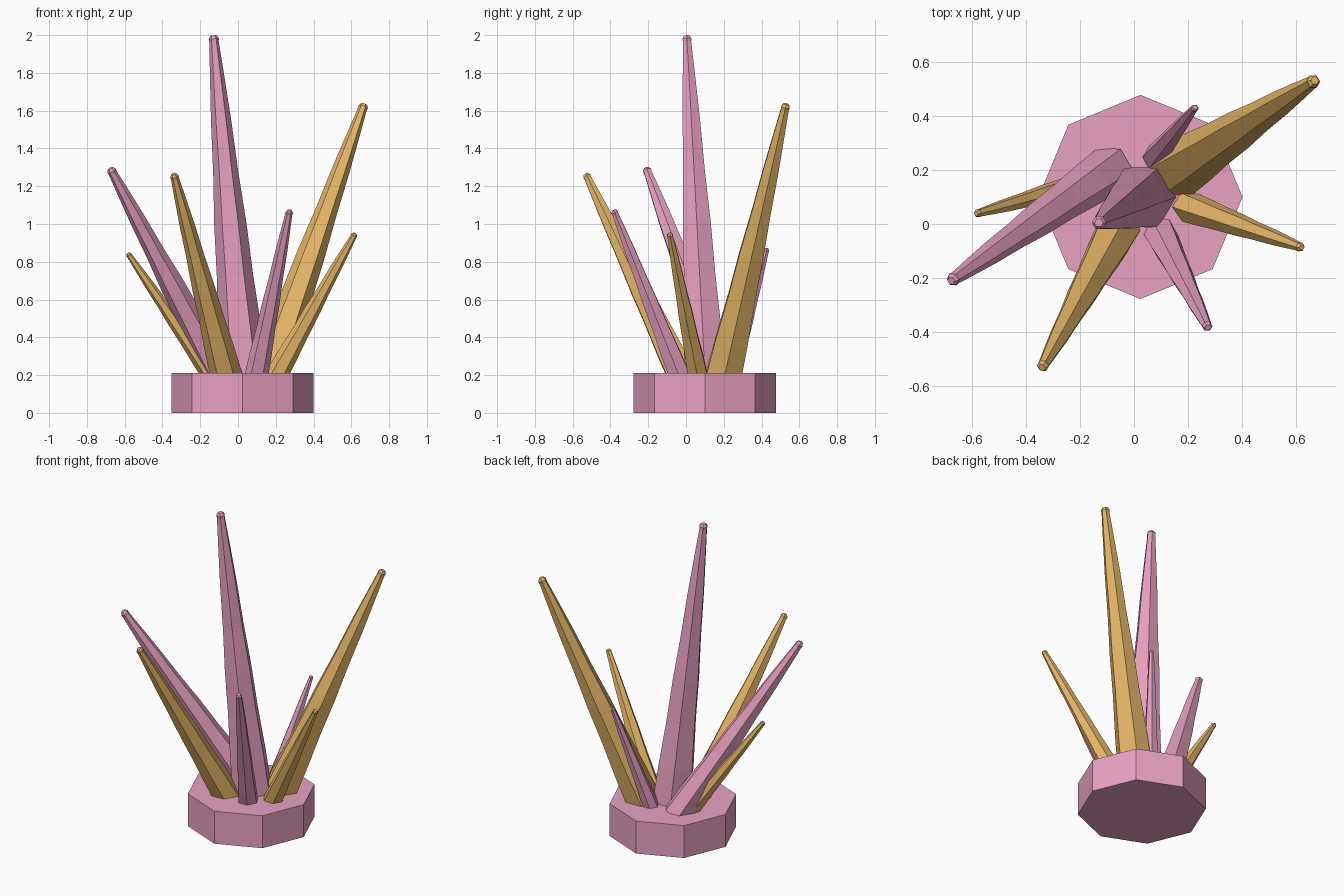
import bpy, bmesh, math
from mathutils import Vector

if "Cube" in bpy.data.objects:
    bpy.data.objects.remove(bpy.data.objects["Cube"])


def material(name, rgb):
    m = bpy.data.materials.new(name)
    m.diffuse_color = (*rgb, 1)
    m.use_nodes = True
    m.node_tree.nodes["Principled BSDF"].inputs["Base Color"].default_value = m.diffuse_color
    return m


PINK = material("pink_crystal", (0.82, 0.36, 0.54))
GOLD = material("gold_crystal", (0.81, 0.48, 0.14))


def make_object(name, bm, mat):
    bmesh.ops.recalc_face_normals(bm, faces=bm.faces)
    me = bpy.data.meshes.new(name)
    bm.to_mesh(me)
    bm.free()
    me.materials.append(mat)
    ob = bpy.data.objects.new(name, me)
    bpy.context.collection.objects.link(ob)


def loft(name, rings, mat):
    """Skin a list of equal-length point rings and cap both ends."""
    bm = bmesh.new()
    vr = [[bm.verts.new(p) for p in ring] for ring in rings]
    n = len(vr[0])
    for a, b in zip(vr, vr[1:]):
        for i in range(n):
            j = (i + 1) % n
            bm.faces.new((a[i], a[j], b[j], b[i]))
    bm.faces.new(vr[0][::-1])
    bm.faces.new(vr[-1])
    make_object(name, bm, mat)


def polygon(sides, r, z):
    return [Vector((r * math.cos(2 * math.pi * i / sides),
                    r * math.sin(2 * math.pi * i / sides), z))
            for i in range(sides)]


# octagonal base plate
centre = Vector((0.024, 0.10, 0))
loft("base", [[p + centre for p in polygon(8, 0.377, z)] for z in (0, 0.21)], PINK)

# slightly uneven taper along each crystal: (fraction of length, swell factor)
TAPER = [(0, 1.0), (0.14, 1.03), (0.3, 1.0), (0.45, 1.05),
         (0.6, 1.0), (0.75, 1.04), (0.88, 0.98)]


def crystal(name, foot, tip, r0, r1, mat):
    foot, tip = Vector(foot), Vector(tip)
    axis = (tip - foot).normalized()
    foot = foot - axis * (0.03 / axis.z)      # sink the foot into the base
    length = (tip - foot).length
    rot = Vector((0, 0, 1)).rotation_difference(axis)
    profile = [((r0 + (r1 - r0) * t) * k, t * length) for t, k in TAPER]
    # small bevelled tip
    profile += [(r1 * 0.93, length - r1 * 1.2), (r1, length - r1 * 0.6), (r1 * 0.6, length)]
    loft(name, [[foot + rot @ p for p in polygon(6, r, z)] for r, z in profile], mat)


# cluster of crystals: foot on base top, tip, foot radius, tip radius
Z = 0.21
crystal("centre_crystal", (0.03, 0.10, Z), (-0.13, 0.004, 1.998), 0.126, 0.027, PINK)
crystal("right_back_crystal", (0.165, 0.203, Z), (0.668, 0.53, 1.635), 0.108, 0.026, GOLD)
crystal("left_crystal", (-0.10, 0.195, Z), (-0.676, -0.21, 1.295), 0.09, 0.025, PINK)
crystal("front_left_crystal", (-0.065, -0.03, Z), (-0.34, -0.53, 1.265), 0.085, 0.023, GOLD)
crystal("front_right_crystal", (0.10, -0.04, Z), (0.273, -0.382, 1.073), 0.063, 0.02, PINK)
crystal("right_small_crystal", (0.21, 0.06, Z), (0.62, -0.087, 0.95), 0.06, 0.018, GOLD)
crystal("left_small_crystal", (-0.15, 0.16, Z), (-0.583, 0.038, 0.845), 0.05, 0.016, GOLD)
crystal("back_small_crystal", (0.08, 0.248, Z), (0.226, 0.43, 0.87), 0.048, 0.015, PINK)
